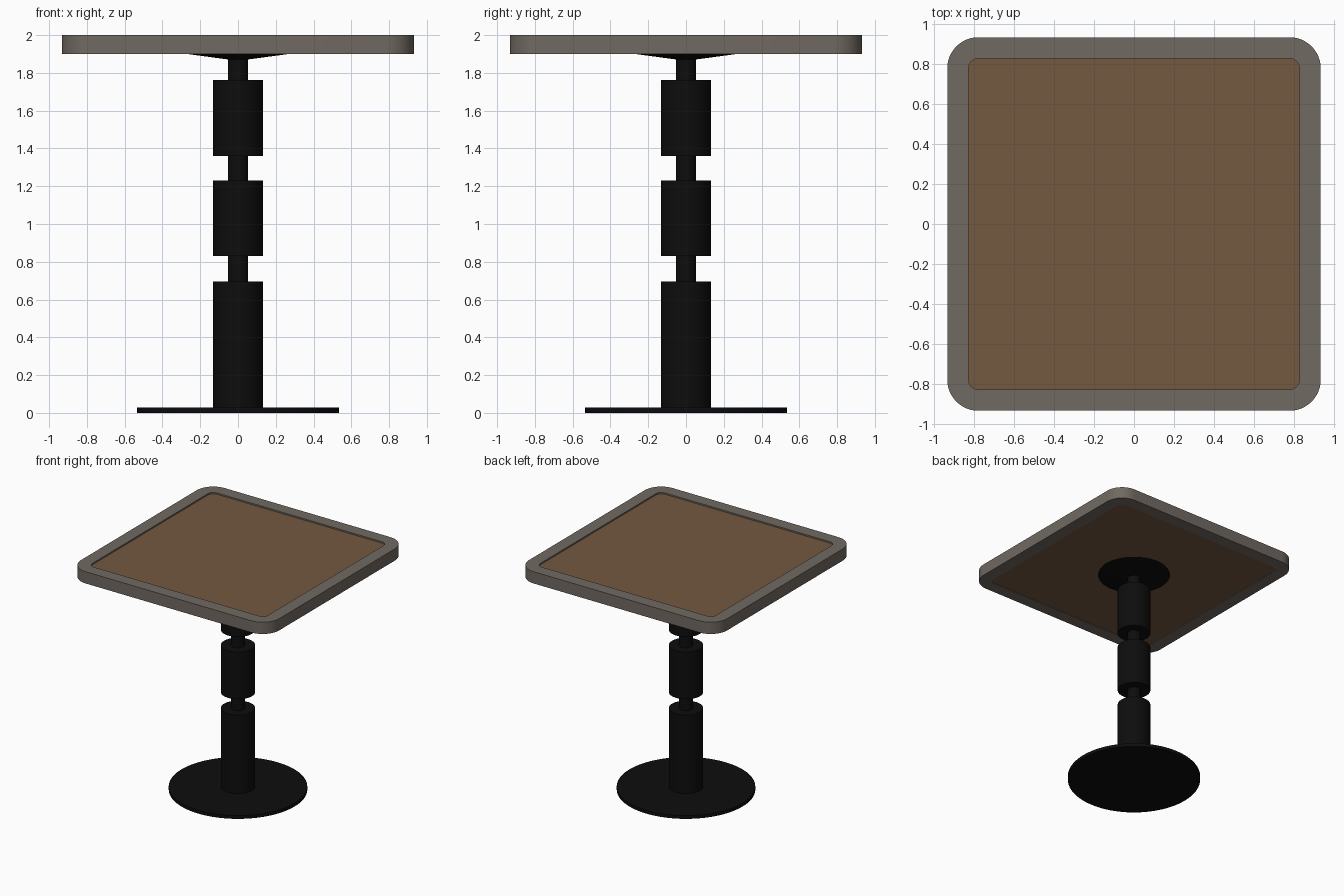
import bpy, bmesh, math

if "Cube" in bpy.data.objects:
    bpy.data.objects.remove(bpy.data.objects["Cube"])


def material(name, rgb):
    m = bpy.data.materials.new(name)
    m.diffuse_color = (*rgb, 1)
    m.use_nodes = True
    m.node_tree.nodes["Principled BSDF"].inputs["Base Color"].default_value = m.diffuse_color
    return m


black = material("black metal", (0.004, 0.004, 0.004))
grey = material("grey brown edge", (0.165, 0.142, 0.122))
wood = material("brown wood", (0.172, 0.100, 0.053))


def finish(bm, name, mat):
    bmesh.ops.recalc_face_normals(bm, faces=bm.faces)
    mesh = bpy.data.meshes.new(name)
    bm.to_mesh(mesh)
    bm.free()
    mesh.materials.append(mat)
    ob = bpy.data.objects.new(name, mesh)
    bpy.context.collection.objects.link(ob)
    bpy.ops.object.select_all(action='DESELECT')
    ob.select_set(True)
    bpy.context.view_layer.objects.active = ob
    bpy.ops.object.shade_smooth_by_angle(angle=math.radians(30))
    return ob


def lathe(name, profile, mat, steps=64):
    """Revolve a closed (radius, z) profile that starts and ends on the axis."""
    bm = bmesh.new()
    verts = [bm.verts.new((r, 0, z)) for r, z in profile]
    edges = [bm.edges.new(p) for p in zip(verts, verts[1:])]
    bmesh.ops.spin(bm, geom=verts + edges, cent=(0, 0, 0), axis=(0, 0, 1),
                   angle=math.tau, steps=steps, use_duplicate=False)
    bmesh.ops.remove_doubles(bm, verts=bm.verts, dist=1e-5)
    return finish(bm, name, mat)


def rounded_loop(bm, half, radius, z, steps=12):
    """Ring of vertices around a square with rounded corners."""
    loop = []
    for q in range(4):
        a0 = q * math.pi / 2
        cx = (half - radius) * (1 if q in (0, 3) else -1)
        cy = (half - radius) * (1 if q in (0, 1) else -1)
        for i in range(steps + 1):
            a = a0 + i / steps * math.pi / 2
            loop.append(bm.verts.new((cx + radius * math.cos(a),
                                      cy + radius * math.sin(a), z)))
    return loop


def bridge(bm, a, b):
    n = len(a)
    for i in range(n):
        j = (i + 1) % n
        bm.faces.new((a[i], a[j], b[j], b[i]))


# base disc
lathe("base_plate", [(0, 0), (0.534, 0), (0.534, 0.028), (0, 0.028)], black, 96)

# column of three thick sleeves joined by thin necks
R, N = 0.132, 0.053
profile = [(0, 0.02), (R, 0.02)]
for z0, z1 in ((0.695, 0.83), (1.23, 1.36)):
    profile += [(R, z0), (N, z0), (N, z1), (R, z1)]
profile += [(R, 1.762), (N, 1.762), (N, 1.90), (0, 1.90)]
lathe("column", profile, black)

# shallow conical mount under the top
lathe("top_mount", [(0, 1.871), (N, 1.871), (0.29, 1.903), (0.29, 1.915), (0, 1.915)], black)

# rounded frame of the table top
bm = bmesh.new()
rings = [rounded_loop(bm, h, r, z) for h, r, z in
         ((0.932, 0.155, 1.9), (0.932, 0.155, 2.0), (0.826, 0.05, 2.0), (0.826, 0.05, 1.9))]
for k in range(4):
    bridge(bm, rings[k], rings[(k + 1) % 4])
finish(bm, "top_frame", grey)

# inset wooden panel
bm = bmesh.new()
low = rounded_loop(bm, 0.826, 0.05, 1.905)
high = rounded_loop(bm, 0.826, 0.05, 1.988)
bridge(bm, low, high)
bm.faces.new(low)
bm.faces.new(high)
finish(bm, "top_panel", wood)
